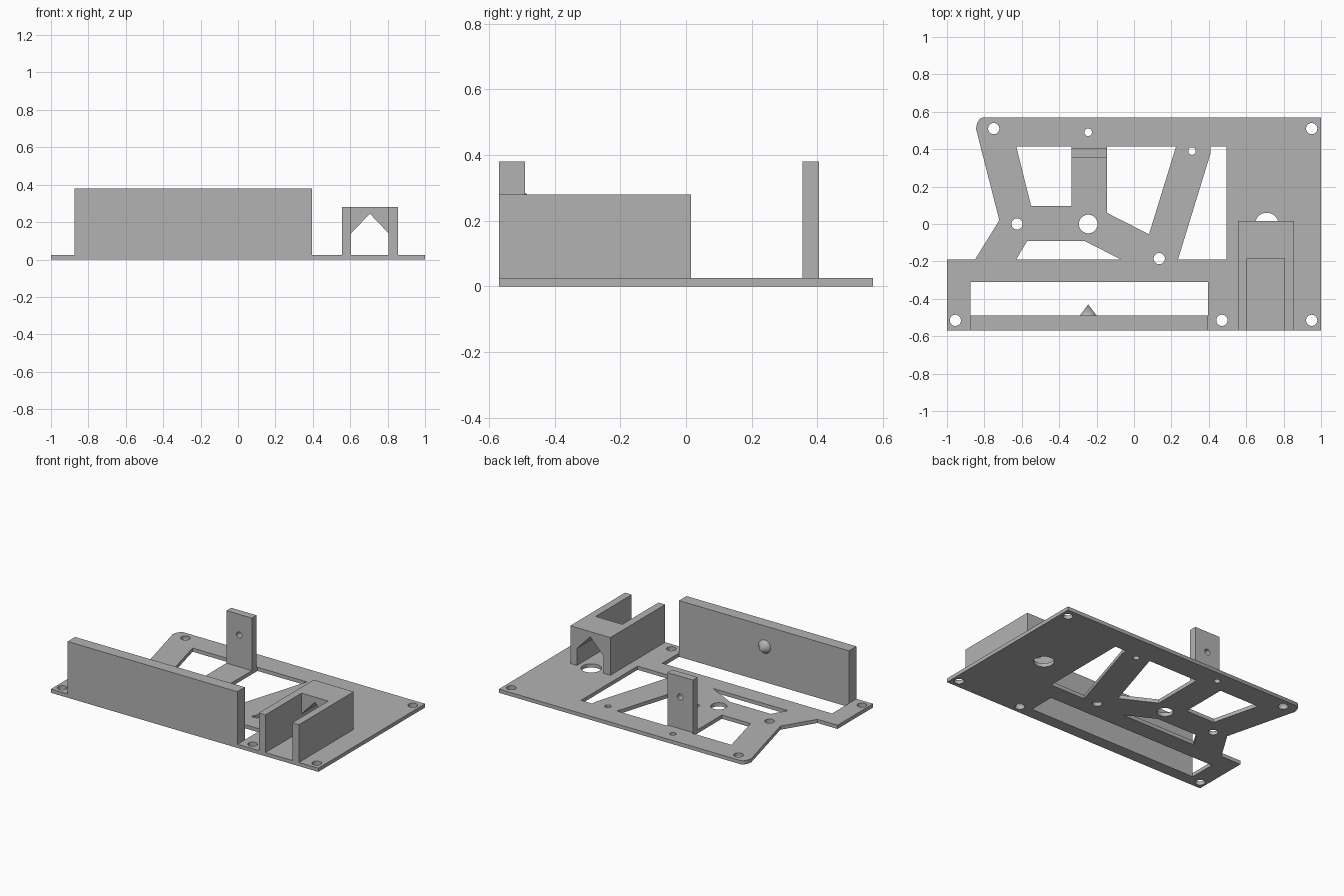
import bpy, bmesh, math
from mathutils import Matrix

cube = bpy.data.objects.get("Cube")
if cube:
    bpy.data.objects.remove(cube, do_unlink=True)

grey = bpy.data.materials.new("plain_grey")
grey.use_nodes = True
COLOUR = (0.45, 0.45, 0.45, 1)
grey.diffuse_color = COLOUR
grey.node_tree.nodes["Principled BSDF"].inputs["Base Color"].default_value = COLOUR


def circle(x, y, r, n=32):
    return [(x + r * math.cos(2 * math.pi * i / n), y + r * math.sin(2 * math.pi * i / n))
            for i in range(n)]


def add_mesh(name, bm):
    mesh = bpy.data.meshes.new(name)
    bm.to_mesh(mesh)
    bm.free()
    mesh.materials.clear()
    mesh.materials.append(grey)
    obj = bpy.data.objects.new(name, mesh)
    bpy.context.collection.objects.link(obj)
    bpy.ops.object.select_all(action='DESELECT')
    obj.select_set(True)
    bpy.context.view_layer.objects.active = obj
    bpy.ops.object.shade_smooth_by_angle(angle=math.radians(30))
    return obj


def extrude(name, loops, start, end, upright=False):
    """Extrude an outline with holes along z, or an x-z outline along y."""
    curve = bpy.data.curves.new(name + "_profile", 'CURVE')
    curve.dimensions = '2D'
    curve.fill_mode = 'BOTH'
    curve.extrude = (end - start) / 2
    for loop in loops:
        spline = curve.splines.new('POLY')
        spline.points.add(len(loop) - 1)
        for point, (x, y) in zip(spline.points, loop):
            point.co = (x, y, 0, 1)
        spline.use_cyclic_u = True
    helper = bpy.data.objects.new(name + "_profile", curve)
    bpy.context.collection.objects.link(helper)
    deps = bpy.context.evaluated_depsgraph_get()
    mesh = bpy.data.meshes.new_from_object(helper.evaluated_get(deps))
    bm = bmesh.new()
    bm.from_mesh(mesh)
    bpy.data.objects.remove(helper, do_unlink=True)
    bpy.data.curves.remove(curve)
    bpy.data.meshes.remove(mesh)
    bmesh.ops.remove_doubles(bm, verts=bm.verts, dist=0.0001)
    middle = (start + end) / 2
    if upright:
        place = Matrix.Translation((0, middle, 0)) @ Matrix.Rotation(math.pi / 2, 4, 'X')
    else:
        place = Matrix.Translation((0, 0, middle))
    bmesh.ops.transform(bm, matrix=place, verts=bm.verts)
    bmesh.ops.recalc_face_normals(bm, faces=bm.faces)
    return add_mesh(name, bm)


def rect(x0, x1, y0, y1):
    return [(x0, y0), (x1, y0), (x1, y1), (x0, y1)]


THICK = 0.025
FRONT, BACK = -0.57, 0.57

# Base plate: outline, truss windows and screw holes
outline = [(-1, FRONT), (-0.875, FRONT), (-0.875, -0.31), (0.395, -0.31), (0.395, FRONT),
           (1, FRONT), (1, BACK), (-0.81, BACK), (-0.825, 0.562), (-0.838, 0.54),
           (-0.845, 0.51), (-0.72, 0.02), (-0.85, -0.19), (-1, -0.19)]
windows = [
    [(-0.63, 0.415), (-0.335, 0.415), (-0.335, 0.095), (-0.55, 0.095)],
    [(-0.145, 0.415), (0.225, 0.415), (0.08, -0.055), (-0.145, 0.06)],
    [(0.41, 0.415), (0.495, 0.415), (0.495, -0.19), (0.235, -0.19), (0.41, 0.38)],
    [(-0.63, -0.19), (-0.57, -0.09), (-0.265, -0.09), (-0.07, -0.19)],
]
screws = [(-0.75, 0.51), (0.95, 0.51), (-0.955, -0.515), (0.47, -0.515), (0.95, -0.515),
          (-0.625, 0), (0.135, -0.185)]
holes = [circle(x, y, 0.03) for x, y in screws]
holes += [circle(-0.245, 0.49, 0.02), circle(0.31, 0.39, 0.02),
          circle(-0.245, 0, 0.05), circle(0.71, -0.003, 0.063)]
extrude("base_plate", [outline] + windows + holes, 0, THICK)

# Tall front wall standing in the front notch
extrude("front_wall", [rect(-0.875, 0.395, FRONT, -0.49)], 0, 0.38)

# Pointed pivot on the back of the wall
bm = bmesh.new()
bmesh.ops.create_cone(bm, cap_ends=True, segments=32, radius1=0.045, radius2=0, depth=0.06,
                      matrix=Matrix.Translation((-0.245, -0.46, 0.24))
                      @ Matrix.Rotation(-math.pi / 2, 4, 'X'))
add_mesh("pivot_cone", bm)

# Rear post with a pivot hole
extrude("rear_post", [rect(-0.335, -0.145, THICK, 0.38), circle(-0.24, 0.24, 0.02)],
        0.355, 0.405, upright=True)

# Bracket: two side walls joined by a bridge with a gabled tunnel
TOP = 0.28
for side, x in (("right", 0.555), ("left", 0.805)):
    extrude(side + "_bracket_wall", [rect(x, x + 0.05, THICK, TOP)], FRONT, -0.185, upright=True)
bridge = [(0.555, THICK), (0.605, THICK), (0.605, 0.14), (0.705, 0.245), (0.805, 0.14),
          (0.805, THICK), (0.855, THICK), (0.855, TOP), (0.555, TOP)]
extrude("bracket_bridge", [bridge], -0.185, 0.015, upright=True)
